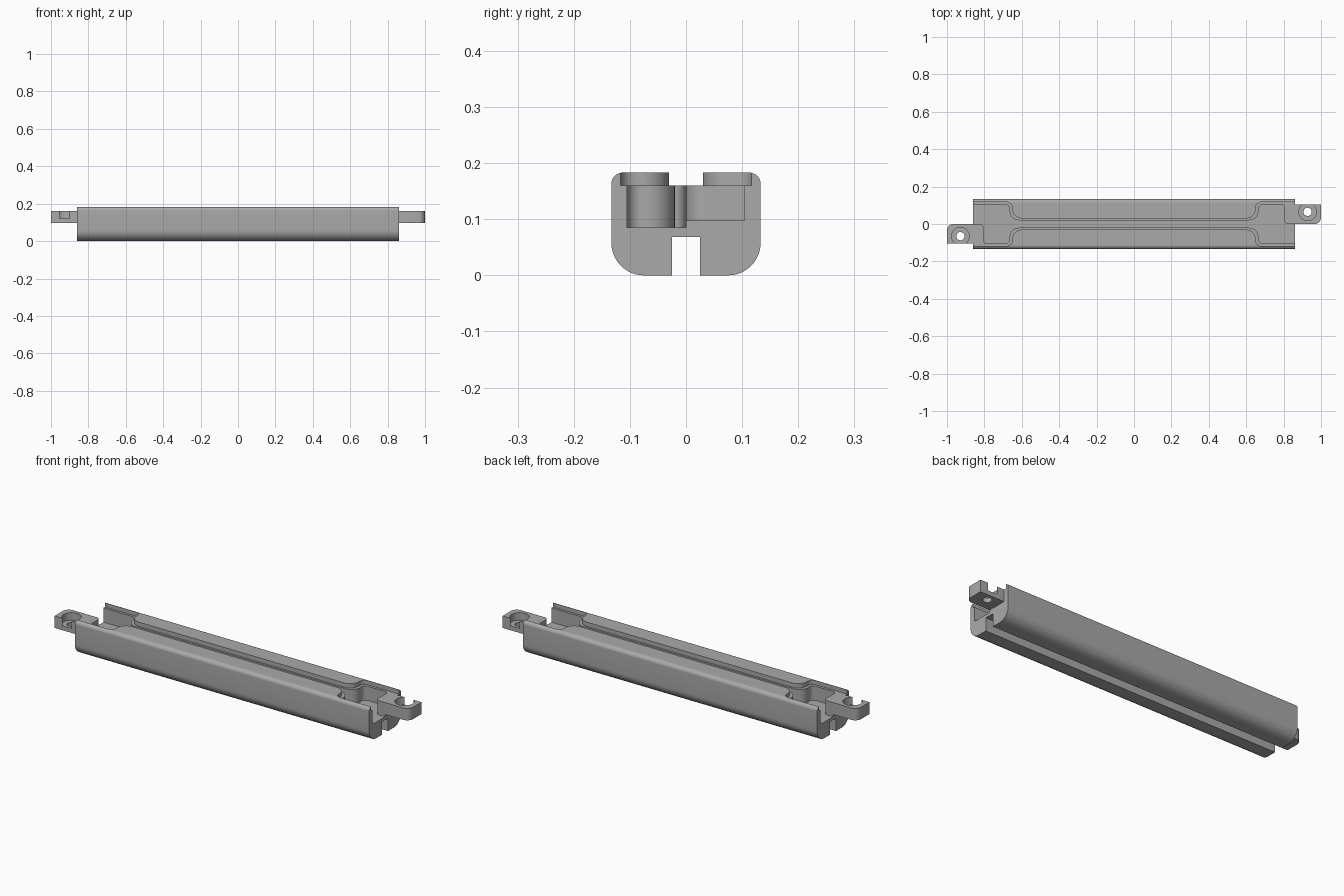
import bpy, bmesh, math
from mathutils import Vector

cube = bpy.data.objects.get("Cube")
if cube:
    bpy.data.objects.remove(cube, do_unlink=True)

grey = bpy.data.materials.new("plain grey")
grey.use_nodes = True
COLOUR = (0.4, 0.4, 0.4, 1)
grey.diffuse_color = COLOUR
grey.node_tree.nodes["Principled BSDF"].inputs["Base Color"].default_value = COLOUR


def rounded(corners, steps=12):
    """Outline with right-angled corners (u, v, radius) turned into arcs."""
    out, n = [], len(corners)
    for i, (u, v, r) in enumerate(corners):
        p = Vector((u, v))
        if r == 0:
            out.append(p)
            continue
        d1 = (Vector(corners[i - 1][:2]) - p).normalized()
        d2 = (Vector(corners[(i + 1) % n][:2]) - p).normalized()
        centre = p + r * (d1 + d2)
        for k in range(steps + 1):
            a = math.pi / 2 * k / steps
            out.append(centre - r * (d2 * math.cos(a) + d1 * math.sin(a)))
    return out


def half_turn(corners):
    """Complete an outline that repeats after half a turn."""
    return corners + [(-u, -v, r) for u, v, r in corners]


def circle(u, v, r, n=48):
    return [Vector((u + r * math.cos(math.tau * k / n), v + r * math.sin(math.tau * k / n)))
            for k in range(n)]


def prism(name, outline, lo, hi, along_x=False):
    bm = bmesh.new()
    place = (lambda p: (lo, p.x, p.y)) if along_x else (lambda p: (p.x, p.y, lo))
    face = bm.faces.new([bm.verts.new(place(p)) for p in outline])
    new = bmesh.ops.extrude_face_region(bm, geom=[face])["geom"]
    shift = Vector((hi - lo, 0, 0)) if along_x else Vector((0, 0, hi - lo))
    bmesh.ops.translate(bm, vec=shift, verts=[g for g in new if isinstance(g, bmesh.types.BMVert)])
    bmesh.ops.recalc_face_normals(bm, faces=bm.faces)
    mesh = bpy.data.meshes.new(name)
    bm.to_mesh(mesh)
    bm.free()
    mesh.materials.append(grey)
    ob = bpy.data.objects.new(name, mesh)
    bpy.context.collection.objects.link(ob)
    return ob


def cut(ob, *cutters):
    for c in cutters:
        c.hide_render = True
        mod = ob.modifiers.new("cut", "BOOLEAN")
        mod.operation, mod.solver, mod.object = "DIFFERENCE", "EXACT", c
    dg = bpy.context.evaluated_depsgraph_get()
    mesh = bpy.data.meshes.new_from_object(ob.evaluated_get(dg))
    ob.modifiers.clear()
    ob.data = mesh
    for c in cutters:
        bpy.data.objects.remove(c, do_unlink=True)


def smooth(ob):
    bpy.ops.object.select_all(action="DESELECT")
    ob.select_set(True)
    bpy.context.view_layer.objects.active = ob
    bpy.ops.object.shade_smooth_by_angle(angle=math.radians(30))


END, LEDGE, TOP = 0.86, 0.16, 0.183

# Body: rounded rail section with a slot underneath
right_side = [(0.025, 0.068, 0), (0.025, 0, 0), (0.133, 0, 0.058), (0.133, TOP, 0.02)]
section = right_side + [(-y, z, r) for y, z, r in reversed(right_side)]
body = prism("body", rounded(section), -END, END, along_x=True)

# Shallow upper recess, wide at both ends
recess = prism("recess_cutter", rounded(half_turn([
    (0.65, 0.03, 0.05), (0.65, 0.117, 0.03), (0.9, 0.117, 0),
    (0.9, -0.117, 0), (0.65, -0.117, 0.03), (0.65, -0.03, 0.05)])), LEDGE, 0.25)

# Deep trench with an end pocket that receives the neighbouring tab
trench = prism("trench_cutter", rounded(half_turn([
    (0.665, 0.02, 0.05), (0.665, 0.104, 0.025), (0.805, 0.104, 0.02),
    (0.805, 0, 0.02), (0.9, 0, 0), (0.9, -0.105, 0),
    (0.665, -0.105, 0.025), (0.665, -0.02, 0.05)])), 0.085, 0.24)
cut(body, recess, trench)
smooth(body)

# Coupling tabs: counterbored hole breaking out through the outer side
for name, s in (("left_tab", 1), ("right_tab", -1)):
    tab = prism(name, rounded([(s * u, s * v, r) for u, v, r in (
        (END, 0, 0), (1, 0, 0.035), (1, 0.104, 0), (END, 0.104, 0))]), 0.097, LEDGE)
    cut(tab, prism("bore_cutter", circle(s * 0.928, s * 0.065, 0.047), 0.12, 0.2),
        prism("hole_cutter", circle(s * 0.928, s * 0.065, 0.022), 0.05, 0.2))
    smooth(tab)
